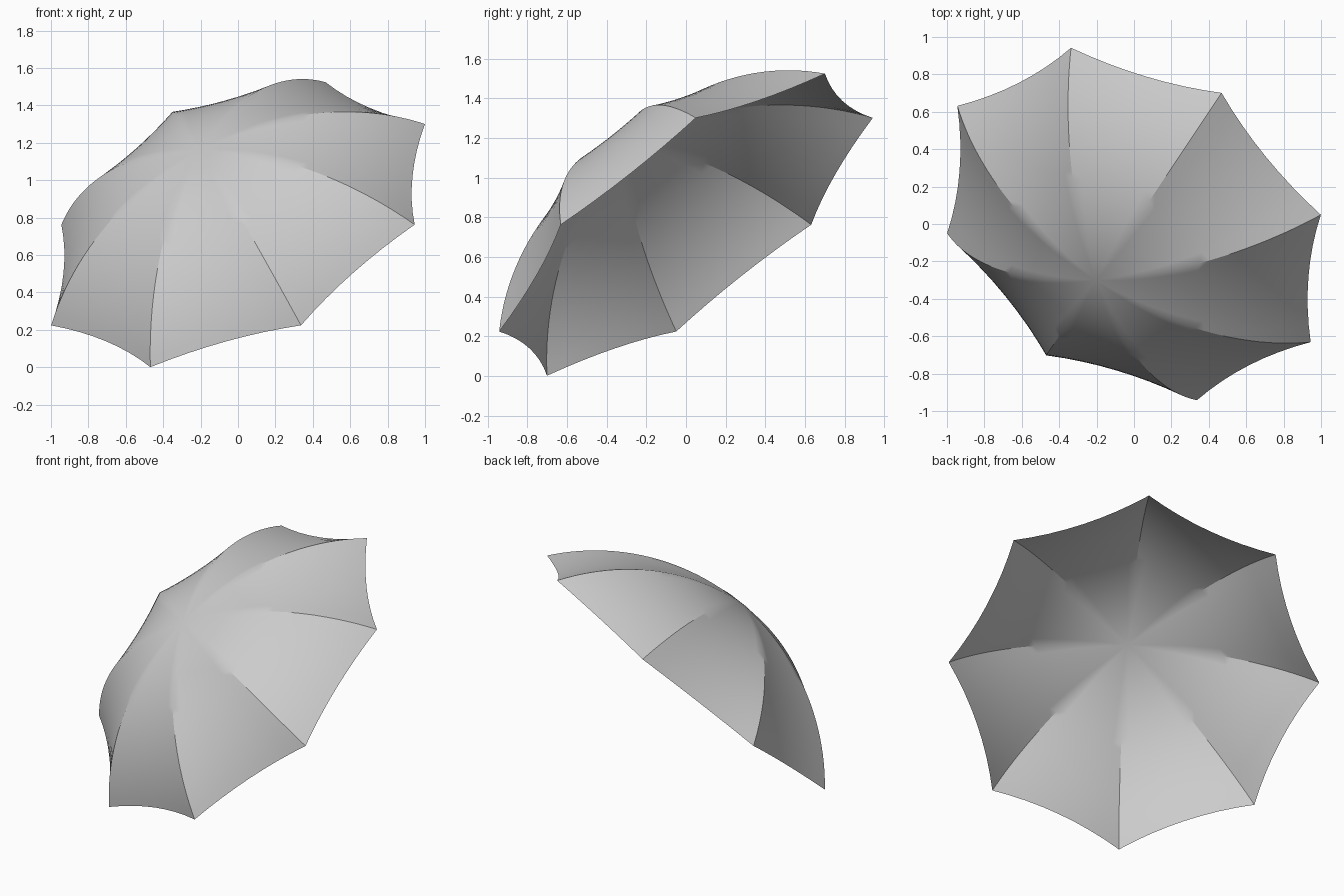
import bpy, bmesh, math
from mathutils import Matrix, Vector

cube = bpy.data.objects.get("Cube")
if cube:
    bpy.data.objects.remove(cube, do_unlink=True)

RIBS, RINGS, SEGS = 8, 24, 8      # panels, rows from crown to hem, columns per panel
RIM, HEIGHT, SAG = 1.136, 0.54, 0.042
CENTRE = Vector((0, 0, 0.7625))

# Dome sphere that the ribs follow
radius = (RIM ** 2 + HEIGHT ** 2) / (2 * HEIGHT)
max_angle = math.asin(RIM / radius)

# Tilted frame: side and slope span the rim plane, axis points out of the crown
side = Vector((0.9425, -0.63, 0)).normalized()
axis = Vector((-0.373, -0.558, 0.743))
axis = (axis - side * axis.dot(side)).normalized()
slope = axis.cross(side)
frame = Matrix((side, slope, axis)).transposed()


def canopy_point(row, column):
    """Point on the cloth, stretched between two ribs and drawn inward mid panel."""
    panel, step = divmod(column, SEGS)
    f, t = step / SEGS, row / RINGS
    r = radius * math.sin(t * max_angle)
    z = HEIGHT - radius * (1 - math.cos(t * max_angle))

    def spoke(k):
        a = 2 * math.pi * k / RIBS
        return Vector((math.cos(a), math.sin(a), 0))

    flat = spoke(panel).lerp(spoke(panel + 1), f) * r
    flat -= spoke(panel + 0.5) * SAG * (r / RIM) * 4 * f * (1 - f)
    return CENTRE + frame @ (flat + Vector((0, 0, z)))


# Canopy cloth: one thin open surface
bm = bmesh.new()
count = RIBS * SEGS
crown = bm.verts.new(canopy_point(0, 0))
rows = [[bm.verts.new(canopy_point(j, i)) for i in range(count)]
        for j in range(1, RINGS + 1)]
for i in range(count):
    n = (i + 1) % count
    bm.faces.new((crown, rows[0][i], rows[0][n]))
    for upper, lower in zip(rows, rows[1:]):
        bm.faces.new((upper[i], lower[i], lower[n], upper[n]))

mesh = bpy.data.meshes.new("umbrella_canopy")
bm.to_mesh(mesh)
bm.free()
canopy = bpy.data.objects.new("umbrella_canopy", mesh)
bpy.context.collection.objects.link(canopy)

# Plain grey cloth
cloth = bpy.data.materials.new("grey_cloth")
cloth.use_nodes = True
colour = (0.6, 0.6, 0.6, 1)
cloth.diffuse_color = colour
cloth.node_tree.nodes["Principled BSDF"].inputs["Base Color"].default_value = colour
mesh.materials.append(cloth)

# Smooth panels with creases along the outer ribs
bpy.ops.object.select_all(action='DESELECT')
canopy.select_set(True)
bpy.context.view_layer.objects.active = canopy
bpy.ops.object.shade_smooth_by_angle(angle=math.radians(28))
